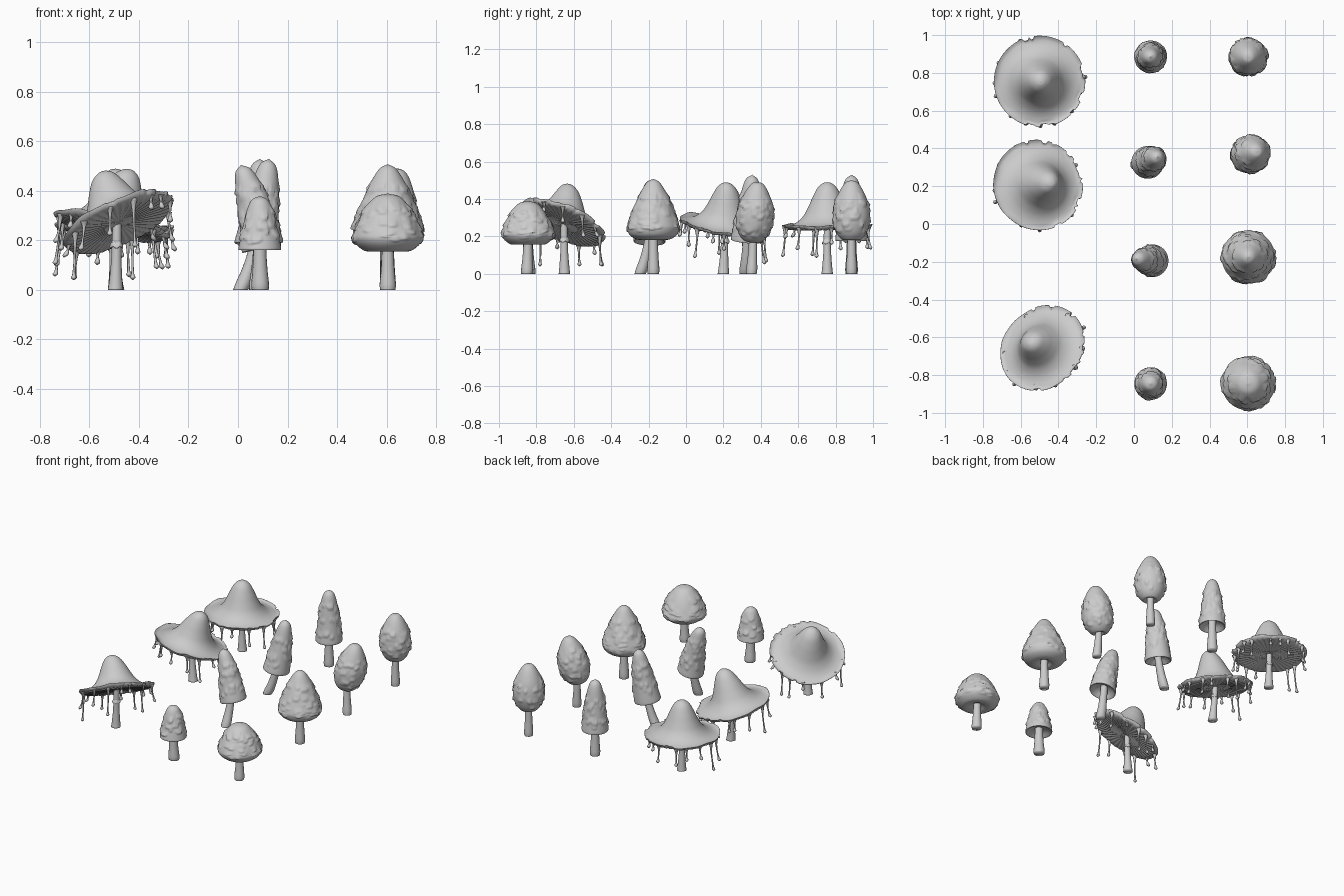
import bpy, bmesh, math, random
from mathutils import Vector

random.seed(7)
cube = bpy.data.objects.get("Cube")
if cube:
    bpy.data.objects.remove(cube)

clay = bpy.data.materials.new("clay_grey")
clay.use_nodes = True
GREY = (0.6, 0.6, 0.6, 1)
clay.diffuse_color = GREY
clay.node_tree.nodes["Principled BSDF"].inputs["Base Color"].default_value = GREY


def spline(points, steps):
    """Smooth Catmull-Rom line through points."""
    pts = [Vector(p) for p in points]
    pts = [2 * pts[0] - pts[1]] + pts + [2 * pts[-1] - pts[-2]]
    line = []
    for a, b, c, d in zip(pts, pts[1:], pts[2:], pts[3:]):
        for i in range(steps):
            t = i / steps
            line.append(b + (c - a) * t / 2 + (a - 2.5 * b + 2 * c - d / 2) * t * t
                        + (1.5 * (b - c) + (d - a) / 2) * t ** 3)
    return line + [pts[-2]]


def lathe(name, rings, segs, place):
    """Skin rings of (radius, height); place(index, angle, r, z) gives the point."""
    bm = bmesh.new()
    loops = []
    for k, (r, z) in enumerate(rings):
        r = max(r, 0.0005)
        loops.append([bm.verts.new(place(k, math.tau * s / segs, r, z)) for s in range(segs)])
    for lo, hi in zip(loops, loops[1:]):
        for s in range(segs):
            n = (s + 1) % segs
            bm.faces.new((lo[s], lo[n], hi[n], hi[s]))
    bm.faces.new(loops[0][::-1])
    bm.faces.new(loops[-1])
    bmesh.ops.recalc_face_normals(bm, faces=bm.faces)
    mesh = bpy.data.meshes.new(name)
    bm.to_mesh(mesh)
    bm.free()
    mesh.materials.append(clay)
    mesh.shade_smooth()
    obj = bpy.data.objects.new(name, mesh)
    bpy.context.collection.objects.link(obj)


def frame(base, tip):
    """Rotation that turns z towards the tip."""
    return Vector((0, 0, 1)).rotation_difference(Vector(tip) - Vector(base)).to_matrix()


def polar(a, r, z=0):
    return Vector((r * math.cos(a), r * math.sin(a), z))


def turn(a, b):
    """Signed angle from b to a."""
    return (a - b + math.pi) % math.tau - math.pi


def tube(name, path, radii, segs):
    """Round tube of changing radius along a smooth path."""
    line, widths = spline(path, 5), spline([(r, 0) for r in radii], 5)
    lathe(name, [(w.x, 0) for w in widths], segs, lambda k, a, r, z: line[k] + polar(a, r))


def stem(name, foot, top, radii):
    """Slightly bowed stalk."""
    foot, top = Vector((*foot, 0)), Vector(top)
    path = []
    for t in (0, 0.12, 0.4, 0.7, 1):
        p = foot.lerp(top, t) + (top - foot) * t * (1 - t) * 0.5
        path.append(Vector((p.x, p.y, top.z * t)))
    tube(name, path, radii, 16)


def scaly_cap(name, base, tip, shape, bend, flakes):
    """Cap with ragged shingle-like flakes; shape runs from the underside up."""
    base, rot = Vector(base), frame(base, tip)
    height = (Vector(tip) - base).length
    bow = (Vector(tip) - base) * Vector((1, 1, 0)) * bend
    bumps = [(random.uniform(0, math.tau), random.uniform(0.1, 0.72) * height,
              random.uniform(0.012, 0.028), random.uniform(0.02, 0.045),
              random.uniform(0.005, 0.011)) for _ in range(flakes)]

    def place(k, a, r, z):
        lift = 0
        if k > 18:
            for angle, low, half, tall, step in bumps:
                side = abs(turn(a, angle)) * r / half
                up = (z - low - 0.008 * side * side) / tall
                if side < 1 and 0 < up < 1:
                    lift = max(lift, step * (1 - up) * (1 - side ** 4))
        t = z / height
        return base + rot @ polar(a, r + lift, z) + bow * t * (1 - t)

    lathe(name, spline([(r, h * height) for r, h in shape], 8), 80, place)


def inky_cap(name, base, tip, shift, shape, radius, drips):
    """Pointed wide cap with a torn upturned rim, gilled underside and hanging drips."""
    base, rot = Vector(base), frame(base, tip)
    height = shape[-1][1]
    tears = [(random.uniform(-1.9, 1.9), random.uniform(0.03, 0.07),
              random.uniform(0.01, 0.022)) for _ in range(14)]

    def place(k, a, r, z):
        edge = max(0, r / radius - 0.85) / 0.15
        cut = max([d for c, w, d in tears if abs(turn(a, c)) < w] + [0])
        wave = 0.004 * math.sin(5 * a) + 0.002 * math.sin(11 * a + 1)
        lean = Vector((*shift, 0)) * max(0, z / height) ** 1.5
        if k < 15:
            z += 0.003 * math.sin(40 * a) * min(1, r / radius * 1.5) * (1 - edge)
        return base + lean + rot @ polar(a, r - cut * edge * 0.7, z + edge * wave)

    lathe(name, spline(shape, 5), 160, place)
    for i in range(drips):
        a = math.tau * (i + random.uniform(-0.35, 0.35)) / drips
        start = base + rot @ polar(a, radius * random.uniform(0.88, 0.95), 0)
        drop = min(random.choice((0.06, 0.09, 0.12, 0.16, 0.2)), start.z - 0.04)
        out = polar(a, 0.025 * random.random())
        path = [start + out * t * t - Vector((0, 0, drop * t))
                for t in (0, 0.2, 0.5, 1 - 0.028 / drop, 1 - 0.01 / drop, 1)]
        tube(name + "_drip", path, (0.016, 0.008, 0.0045, 0.006, 0.011, 0.001), 8)


# Cap profiles: radius and share of height, from inside the underside to the tip
dome = [(0.025, 0.08), (0.055, 0.02), (0.09, 0.01), (0.123, 0.1), (0.14, 0.21), (0.138, 0.32),
        (0.12, 0.52), (0.09, 0.75), (0.05, 0.94), (0, 1)]
cone = [(0.025, 0.06), (0.055, 0.01), (0.09, 0.015), (0.125, 0.08), (0.14, 0.18), (0.137, 0.27),
        (0.113, 0.47), (0.075, 0.74), (0.035, 0.94), (0, 1)]
egg = [(0.02, 0.05), (0.035, 0.01), (0.055, 0.02), (0.083, 0.14), (0.1, 0.36), (0.089, 0.62),
       (0.06, 0.84), (0.03, 0.97), (0, 1)]
bell = [(0.02, 0.12), (0.05, 0.08), (0.078, 0.01), (0.086, 0.02), (0.083, 0.12), (0.07, 0.4),
        (0.055, 0.7), (0.034, 0.92), (0, 1)]
hat = [(0.012, -0.005), (0.1, -0.008), (0.19, -0.012), (0.228, -0.006), (0.242, 0.012),
       (0.222, 0.006), (0.19, 0.012), (0.157, 0.03), (0.125, 0.063), (0.1, 0.11), (0.078, 0.16),
       (0.052, 0.209), (0.024, 0.234), (0, 0.24)]

# Scaly mushrooms: name, foot, cap base, cap tip, profile, bow, flakes, stem radius
scaly = [
    ("dome_mushroom", (0.605, -0.85), (0.605, -0.845, 0.155), (0.605, -0.845, 0.39), dome, 0, 90, 0.031),
    ("cone_mushroom", (0.605, -0.175), (0.605, -0.175, 0.18), (0.605, -0.175, 0.508), cone, 0, 100, 0.031),
    ("leaning_egg_mushroom", (0.605, 0.35), (0.585, 0.355, 0.175), (0.65, 0.385, 0.49), egg, 0.3, 75, 0.028),
    ("egg_mushroom", (0.605, 0.885), (0.605, 0.885, 0.18), (0.605, 0.885, 0.5), egg, 0, 75, 0.028),
    ("short_bell_mushroom", (0.09, -0.84), (0.088, -0.845, 0.16), (0.088, -0.845, 0.38), bell, 0, 40, 0.034),
    ("curved_bell_mushroom", (0.075, -0.245), (0.1, -0.195, 0.17), (0.012, -0.185, 0.505), bell, -0.4, 55, 0.03),
    ("leaning_bell_mushroom", (0.01, 0.315), (0.07, 0.325, 0.175), (0.125, 0.355, 0.53), bell, 0.15, 55, 0.03),
    ("tall_bell_mushroom", (0.088, 0.885), (0.088, 0.885, 0.175), (0.088, 0.885, 0.53), bell, 0, 55, 0.032),
]
for name, foot, base, tip, shape, bend, flakes, width in scaly:
    scaly_cap(name + "_cap", base, tip, shape, bend, flakes)
    top = Vector(base).lerp(Vector(tip), 0.15)
    stem(name + "_stem", foot, top, [width * f for f in (1, 1.05, 0.9, 0.8, 0.75)])

# Dripping mushrooms: name, foot, cap base, point on the cap axis, lean of the tip, drips
inky = [
    ("front_ink_mushroom", (-0.495, -0.65), (-0.48, -0.66, 0.27), (-0.565, -0.58, 0.46), (0.02, -0.045), 14),
    ("middle_ink_mushroom", (-0.49, 0.2), (-0.51, 0.205, 0.255), (-0.465, 0.24, 0.48), (0.025, -0.02), 16),
    ("back_ink_mushroom", (-0.495, 0.755), (-0.5, 0.755, 0.25), (-0.495, 0.755, 0.49), (0, 0), 16),
]
for name, foot, base, tip, lean, drips in inky:
    inky_cap(name + "_cap", base, tip, lean, hat, 0.242, drips)
    top = Vector(base).lerp(Vector(tip), 0.1)
    stem(name + "_stem", foot, top, (0.031, 0.027, 0.021, 0.019, 0.017))
    # torn skirt round the stalk
    ring = Vector((*foot, 0)).lerp(top, 0.62)
    lathe(name + "_ring", spline([(0.015, 0.015), (0.024, -0.008), (0.027, 0), (0.015, 0.022)], 4), 24,
          lambda k, a, r, z: ring + polar(a, r, z + 0.004 * math.sin(5 * a)))
